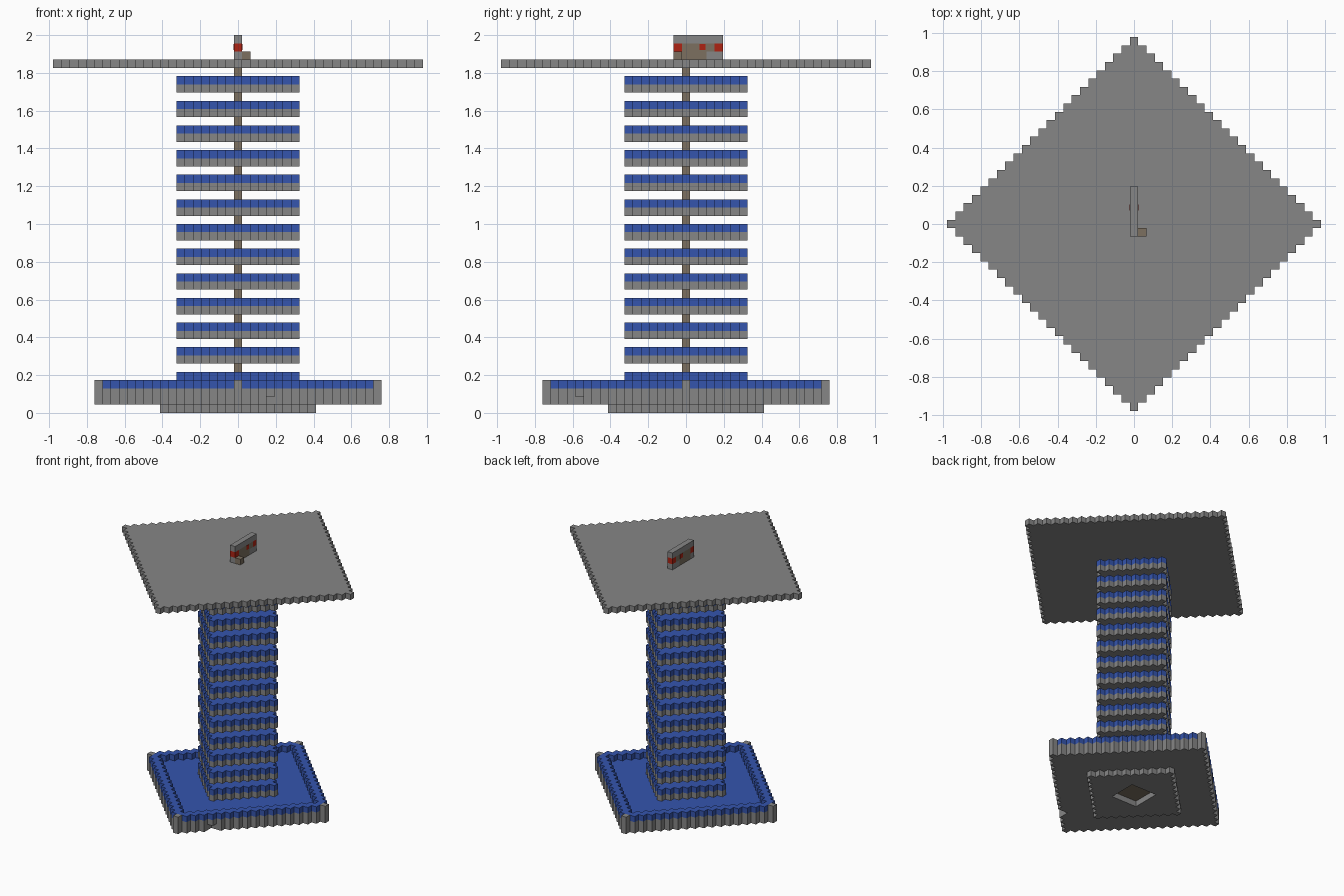
import bpy
import bmesh
from mathutils import Vector

cube = bpy.data.objects.get("Cube")
if cube:
    bpy.data.objects.remove(cube, do_unlink=True)

U = 1 / 23  # edge length of one block


def make_material(name, colour):
    mat = bpy.data.materials.new(name)
    mat.use_nodes = True
    mat.diffuse_color = (*colour, 1)
    bsdf = next(n for n in mat.node_tree.nodes if n.type == "BSDF_PRINCIPLED")
    bsdf.inputs["Base Color"].default_value = (*colour, 1)
    return mat


MATERIALS = [
    make_material("stone grey", (0.24, 0.24, 0.24)),
    make_material("deep blue", (0.035, 0.09, 0.42)),
    make_material("earth brown", (0.20, 0.16, 0.115)),
    make_material("signal red", (0.42, 0.016, 0.006)),
]
GREY, BLUE, BROWN, RED = range(4)

AXES = [Vector(a) for a in ((1, 0, 0), (0, 1, 0), (0, 0, 1))]


def build_blocks(name, cells):
    """Make the outer skin of a {(x, y, z): colour} set of blocks."""
    bm = bmesh.new()
    corners = {}

    def corner(p):
        key = tuple(round(2 * c) for c in p)
        if key not in corners:
            corners[key] = bm.verts.new(p * U)
        return corners[key]

    for cell, colour in cells.items():
        centre = Vector(cell) + Vector((0, 0, 0.5))
        for i in range(3):
            for sign in (1, -1):
                n = AXES[i] * sign
                if tuple(int(c) for c in Vector(cell) + n) in cells:
                    continue
                a, b = AXES[(i + 1) % 3] / 2, AXES[(i + 2) % 3] / 2 * sign
                mid = centre + n / 2
                quad = [mid - a - b, mid + a - b, mid + a + b, mid - a + b]
                bm.faces.new([corner(p) for p in quad]).material_index = colour
    mesh = bpy.data.meshes.new(name)
    bm.to_mesh(mesh)
    bm.free()
    for mat in MATERIALS:
        mesh.materials.append(mat)
    obj = bpy.data.objects.new(name, mesh)
    bpy.context.collection.objects.link(obj)
    return obj


def diamond(radius, z, colour, inner=0):
    """One stepped diamond layer, or a ring when inner is given."""
    span = range(-radius, radius + 1)
    return {(x, y, z): colour for x in span for y in span
            if inner <= abs(x) + abs(y) <= radius}


def in_core(cell):
    return max(abs(cell[0]), abs(cell[1])) <= 2


# Foot with a square recess underneath
foot = {c: m for c, m in diamond(9, 0, GREY).items() if not in_core(c)}
build_blocks("foot", foot)

# Basin: stone shell, blue floor and rim, stone rim corners
basin = diamond(17, 1, GREY)
for cell in basin:
    if in_core(cell):
        basin[cell] = BROWN
basin.update(diamond(17, 2, GREY, inner=16))
basin.update(diamond(15, 2, BLUE))
basin.update(diamond(17, 3, BLUE, inner=16))
for x, y in ((17, 0), (-17, 0), (0, 17), (0, -17)):
    basin[x, y, 3] = GREY
del basin[4, -13, 1]  # chipped block on the lower edge
build_blocks("basin", basin)

# Central column
build_blocks("column", {(0, 0, z): BROWN for z in range(5, 42)})

# Stack of floors, each stone below and blue above
for i in range(13):
    z = 3 + 3 * i
    build_blocks(f"floor_{i + 1}", diamond(7, z, GREY) | diamond(7, z + 1, BLUE))

# Roof slab
build_blocks("roof", diamond(22, 42, GREY))

# Thin wall on the roof, with red ends and a brown panel
wall = {(0, y, z): GREY for y in range(-1, 5) for z in (43, 44, 45)}
for y in range(0, 4):
    wall[0, y, 44] = BROWN
for y in range(0, 3):
    wall[0, y, 43] = BROWN
wall[0, -1, 44] = wall[0, 4, 44] = RED
build_blocks("roof_wall", wall)
build_blocks("roof_step", {(1, -1, 43): BROWN})

# Small red plates on both faces of the wall
for side, label in ((1, "left"), (-1, "right")):
    bpy.ops.mesh.primitive_cube_add(size=1, location=(side * U / 2, 2 * U, 44.55 * U))
    plate = bpy.context.object
    plate.name = f"red_plate_{label}"
    plate.scale = (0.004, 0.75 * U, 0.75 * U)
    plate.data.materials.append(MATERIALS[RED])
